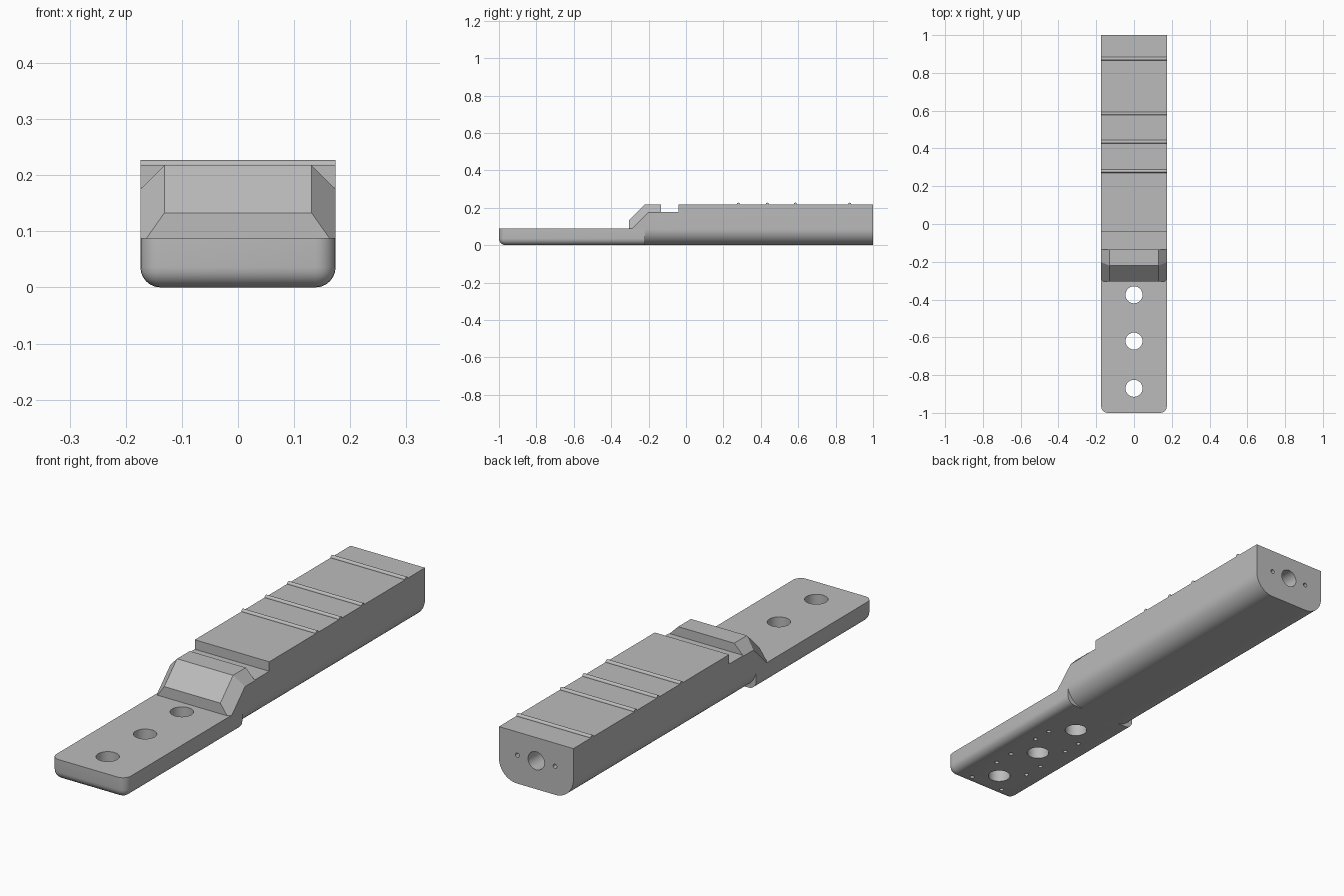
import bpy, bmesh, math
from mathutils import Vector

cube = bpy.data.objects.get("Cube")
if cube:
    bpy.data.objects.remove(cube, do_unlink=True)

W, TOP, PLATE = 0.174, 0.218, 0.088

grey = bpy.data.materials.new("plain grey")
grey.use_nodes = True
grey.diffuse_color = (0.5, 0.5, 0.5, 1)
grey.node_tree.nodes["Principled BSDF"].inputs["Base Color"].default_value = (0.5, 0.5, 0.5, 1)


def make_object(name, bm):
    bmesh.ops.recalc_face_normals(bm, faces=bm.faces)
    mesh = bpy.data.meshes.new(name)
    bm.to_mesh(mesh)
    bm.free()
    mesh.materials.append(grey)
    obj = bpy.data.objects.new(name, mesh)
    bpy.context.collection.objects.link(obj)
    return obj


def box_mesh(x, y0, y1, z0, z1):
    bm = bmesh.new()
    bmesh.ops.create_cube(bm, size=1)
    for v in bm.verts:
        v.co = (v.co.x * 2 * x, y0 + (v.co.y + 0.5) * (y1 - y0), z0 + (v.co.z + 0.5) * (z1 - z0))
    return bm


def round_edges(bm, rule, radius, segments):
    edges = [e for e in bm.edges if rule((e.verts[0].co + e.verts[1].co) / 2)]
    bmesh.ops.bevel(bm, geom=edges, offset=radius, segments=segments, profile=0.5, affect='EDGES')


def trough_mesh(y0, y1):
    # Flat-topped bar with both lower long edges rounded
    bm = box_mesh(W, y0, y1, 0, TOP)
    round_edges(bm, lambda m: abs(m.x) > 0.1 and m.z < 0.01, 0.085, 12)
    return bm


def cylinder(name, centre, radius, length, axis, sides=32):
    bm = bmesh.new()
    bmesh.ops.create_cone(bm, cap_ends=True, segments=sides, radius1=radius, radius2=radius, depth=length)
    turn = Vector((0, 0, 1)).rotation_difference(Vector(axis)).to_matrix()
    for v in bm.verts:
        v.co = turn @ v.co + Vector(centre)
    return make_object(name, bm)


def cut(target, cutter):
    mod = target.modifiers.new("cut", 'BOOLEAN')
    mod.operation = 'DIFFERENCE'
    mod.solver = 'EXACT'
    mod.object = cutter
    with bpy.context.temp_override(object=target, active_object=target, selected_objects=[target]):
        bpy.ops.object.modifier_apply(modifier=mod.name)
    bpy.data.objects.remove(cutter, do_unlink=True)


# Long rear body with a cross slot and three bores in its end
body = make_object("rear_body", trough_mesh(-0.135, 1))
cut(body, make_object("slot_cutter", box_mesh(0.3, -0.3, -0.04, 0.178, 0.4)))
cut(body, cylinder("bore_cutter", (0, 0.95, 0.12), 0.038, 0.5, (0, 1, 0)))
for side in (-1, 1):
    cut(body, cylinder("pin_cutter", (side * 0.088, 1, 0.12), 0.009, 0.16, (0, 1, 0), 16))

# Sloped shoulder, trimmed by the slope and its side chamfers
bm = trough_mesh(-0.305, -0.135)
planes = [((0, -0.22, TOP), (0, -1, 1))]
for side in (-1, 1):
    planes.append(((side * 0.131, -0.22, TOP), (side, 0, 1)))
    planes.append(((side * 0.131, -0.22, TOP), (side, -0.707, 0.707)))
for point, normal in planes:
    geom = bm.verts[:] + bm.edges[:] + bm.faces[:]
    bmesh.ops.bisect_plane(bm, geom=geom, dist=1e-5, plane_co=point, plane_no=normal, clear_outer=True)
    rim = [e for e in bm.edges if e.is_boundary]
    if rim:
        bmesh.ops.holes_fill(bm, edges=rim)
shoulder = make_object("shoulder", bm)

# Flat front plate with rounded front and lower edges
bm = box_mesh(W, -1, -0.22, 0, PLATE)
round_edges(bm, lambda m: (m.z < 0.01 and m.y < -0.3) or (m.y < -0.9 and abs(m.x) > 0.1), 0.036, 6)
plate = make_object("front_plate", bm)

# Through holes, each with four small blind holes beneath
for y in (-0.87, -0.62, -0.375):
    cut(plate, cylinder("hole_cutter", (0, y, 0.05), 0.045, 0.3, (0, 0, 1)))
    for dx in (-0.08, 0.08):
        for dy in (-0.08, 0.08):
            cut(plate, cylinder("screw_cutter", (dx, y + dy, 0), 0.009, 0.08, (0, 0, 1), 16))

# Thin raised ribs across the top
ribs = [cylinder("cross_rib", (0, y, TOP), 0.009, 2 * W, (1, 0, 0), 16)
        for y in (0.28, 0.435, 0.585, 0.875)]

# Smooth the curved parts, keep the edges sharp
bpy.ops.object.select_all(action='DESELECT')
for obj in [body, shoulder, plate] + ribs:
    obj.select_set(True)
bpy.context.view_layer.objects.active = body
bpy.ops.object.shade_smooth_by_angle(angle=math.radians(30))
